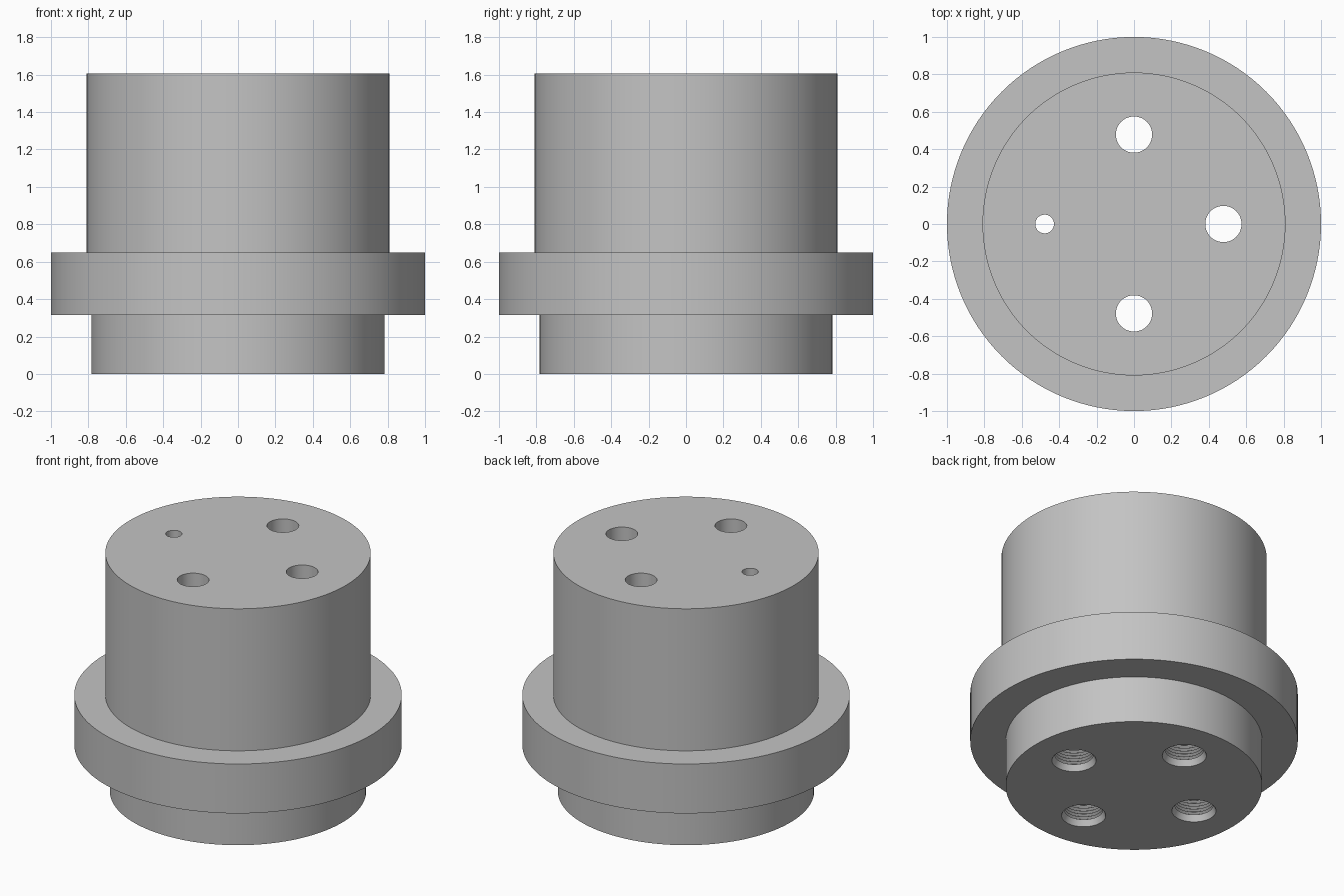
import bpy
import bmesh
from math import cos, sin, tau, radians

cube = bpy.data.objects.get("Cube")
if cube:
    bpy.data.objects.remove(cube, do_unlink=True)

grey = bpy.data.materials.new("plain_grey")
grey.use_nodes = True
colour = (0.55, 0.55, 0.55, 1)
grey.diffuse_color = colour
grey.node_tree.nodes["Principled BSDF"].inputs["Base Color"].default_value = colour


def turned(name, profile, sides, x=0, y=0):
    """Closed solid of revolution from (radius, height) pairs, bottom to top."""
    bm = bmesh.new()
    rings = [[bm.verts.new((x + r * cos(tau * i / sides), y + r * sin(tau * i / sides), z))
              for i in range(sides)] for r, z in profile]
    for low, high in zip(rings, rings[1:]):
        for i in range(sides):
            j = (i + 1) % sides
            bm.faces.new((low[i], low[j], high[j], high[i]))
    bm.faces.new(rings[0][::-1])
    bm.faces.new(rings[-1])
    mesh = bpy.data.meshes.new(name)
    bm.to_mesh(mesh)
    bm.free()
    mesh.materials.append(grey)
    obj = bpy.data.objects.new(name, mesh)
    bpy.context.collection.objects.link(obj)
    return obj


# Stepped body: spigot, flange and main barrel
HEIGHT = 1.605
body = turned("flanged_body", [(0.783, 0), (0.783, 0.315), (1, 0.315), (1, 0.648),
                               (0.81, 0.648), (0.81, HEIGHT)], 128)

# Threaded port below, narrowing to a plain bore above
PITCH, THREADS, START = 0.02, 28, 0.04
ROOT, CREST = 0.132, 0.117


def port_profile(bore):
    points = [(0.135, -0.05), (0.135, 0), (CREST, START)]
    for n in range(THREADS):
        z = START + n * PITCH
        points += [(ROOT, z + PITCH / 2), (CREST, z + PITCH)]
    end = START + THREADS * PITCH
    return points + [(bore, end + 0.03), (bore, HEIGHT + 0.05)]


OFFSET = 0.478
ports = [("left", 1, 0, 0.097), ("right", -1, 0, 0.05),
         ("front", 0, -1, 0.097), ("back", 0, 1, 0.097)]
for side, dx, dy, bore in ports:
    cutter = turned(side + "_port_cutter", port_profile(bore), 48, dx * OFFSET, dy * OFFSET)
    cutter.hide_render = True
    cut = body.modifiers.new(side + "_port", "BOOLEAN")
    cut.operation = "DIFFERENCE"
    cut.solver = "EXACT"
    cut.object = cutter

# Apply the cuts, discard the cutters and shade with sharp edges kept
bpy.ops.object.select_all(action="DESELECT")
body.select_set(True)
bpy.context.view_layer.objects.active = body
for cut in list(body.modifiers):
    cutter = cut.object
    bpy.ops.object.modifier_apply(modifier=cut.name)
    bpy.data.objects.remove(cutter, do_unlink=True)
bpy.ops.object.shade_smooth_by_angle(angle=radians(30))
